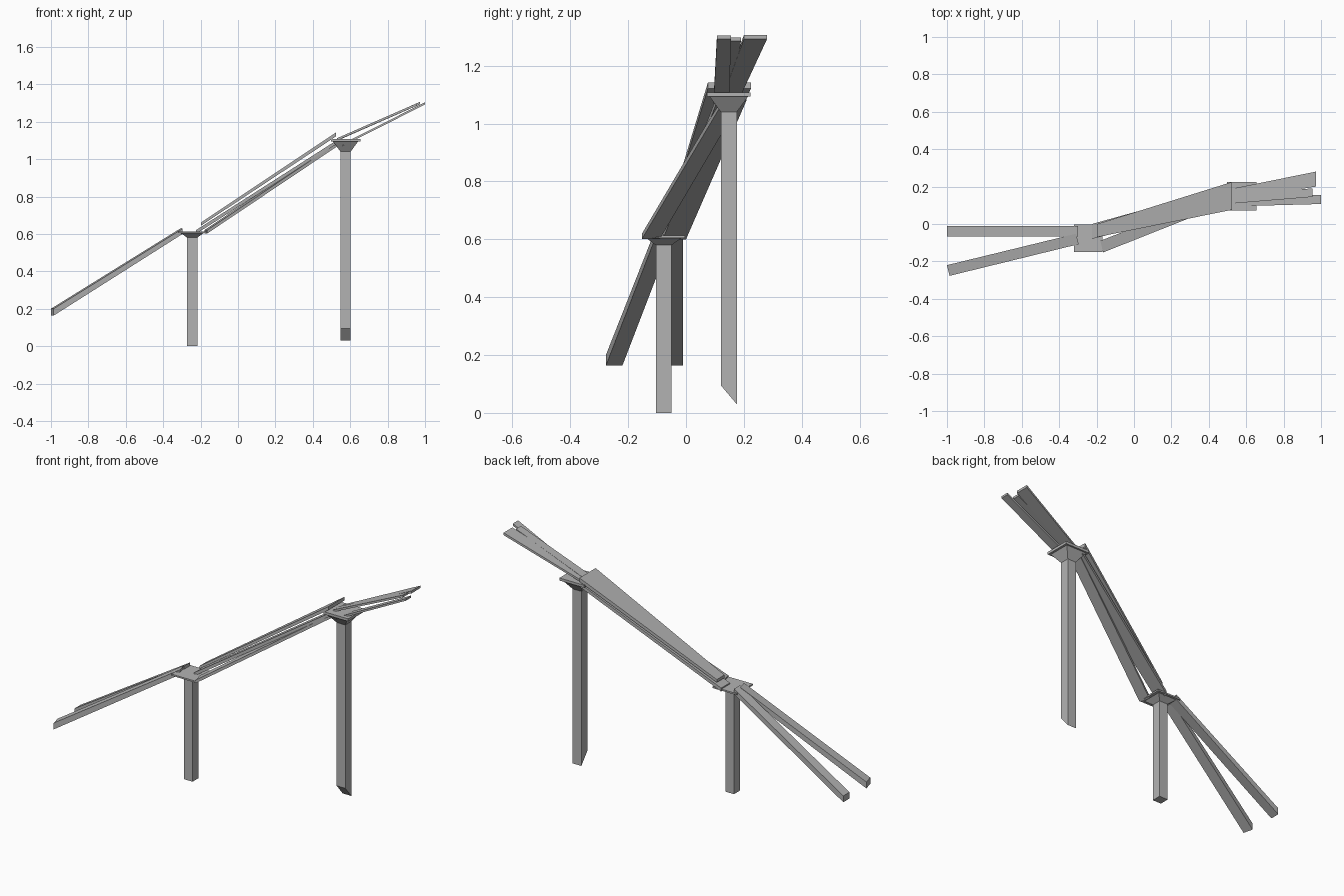
import bpy

cube = bpy.data.objects.get("Cube")
if cube:
    bpy.data.objects.remove(cube, do_unlink=True)

grey = bpy.data.materials.new("plain_grey")
grey.use_nodes = True
colour = (0.45, 0.45, 0.45, 1)
grey.diffuse_color = colour
grey.node_tree.nodes["Principled BSDF"].inputs["Base Color"].default_value = colour


def loft(name, start, end):
    """Closed solid between two rings with four corners each."""
    faces = [(3, 2, 1, 0), (4, 5, 6, 7)]
    faces += [(i, (i + 1) % 4, (i + 1) % 4 + 4, i + 4) for i in range(4)]
    mesh = bpy.data.meshes.new(name)
    mesh.from_pydata(start + end, [], faces)
    mesh.materials.append(grey)
    obj = bpy.data.objects.new(name, mesh)
    bpy.context.collection.objects.link(obj)
    return obj


def beam(name, start, end, skew=0.0):
    """Plank along x; each end is x, low y, high y, low z, high z."""
    def ring(x, y0, y1, z0, z1):
        return [(x + skew, y0, z0), (x, y1, z0), (x, y1, z1), (x + skew, y0, z1)]
    return loft(name, ring(*start), ring(*end))


def square(cx, cy, half_x, half_y, z, drop=0.0):
    """Level ring, with its far edge lowered by drop."""
    return [(cx - half_x, cy - half_y, z), (cx + half_x, cy - half_y, z),
            (cx + half_x, cy + half_y, z - drop), (cx - half_x, cy + half_y, z - drop)]


def pylon(name, cx, cy, foot, drop, neck, rim, top, flare, plate):
    """Square post, flared capital and thin cap plate."""
    post = 0.0275
    loft(name + "_post", square(cx, cy, post, post, foot, drop),
         square(cx, cy, post, post, neck))
    loft(name + "_capital", square(cx, cy, post, post, neck),
         square(cx, cy, flare, flare, rim))
    loft(name + "_cap_plate", square(cx, cy, plate, plate * 0.96, rim),
         square(cx, cy, plate, plate * 0.96, top))


# Supports
pylon("short_pylon", -0.245, -0.077, 0, 0, 0.58, 0.604, 0.613, 0.06, 0.077)
pylon("tall_pylon", 0.575, 0.148, 0.095, 0.065, 1.04, 1.093, 1.108, 0.066, 0.079)

# Lower ramp rails
beam("lower_back_rail", (-1, -0.066, -0.01, 0.163, 0.2),
     (-0.3, -0.066, -0.01, 0.602, 0.632))
beam("lower_front_rail", (-1, -0.277, -0.22, 0.163, 0.2),
     (-0.31, -0.108, -0.052, 0.6, 0.628), 0.014)

# Middle span planks
beam("upper_span_plank", (-0.197, -0.07, 0, 0.645, 0.662),
     (0.525, 0.076, 0.225, 1.122, 1.143))
beam("under_span_plank", (-0.225, -0.08, 0, 0.6, 0.62),
     (0.53, 0.11, 0.21, 1.082, 1.102))
beam("diagonal_span_plank", (-0.18, -0.152, -0.09, 0.602, 0.62),
     (0.53, 0.13, 0.19, 1.078, 1.098), 0.015)

# Fanned planks at the high end
beam("fan_back_plank", (0.53, 0.13, 0.19, 1.098, 1.11),
     (0.972, 0.2, 0.28, 1.292, 1.306))
beam("fan_middle_plank", (0.53, 0.11, 0.165, 1.1, 1.112),
     (0.955, 0.145, 0.19, 1.285, 1.298))
beam("fan_front_plank", (0.56, 0.095, 0.15, 1.07, 1.082),
     (1, 0.107, 0.155, 1.292, 1.304))
